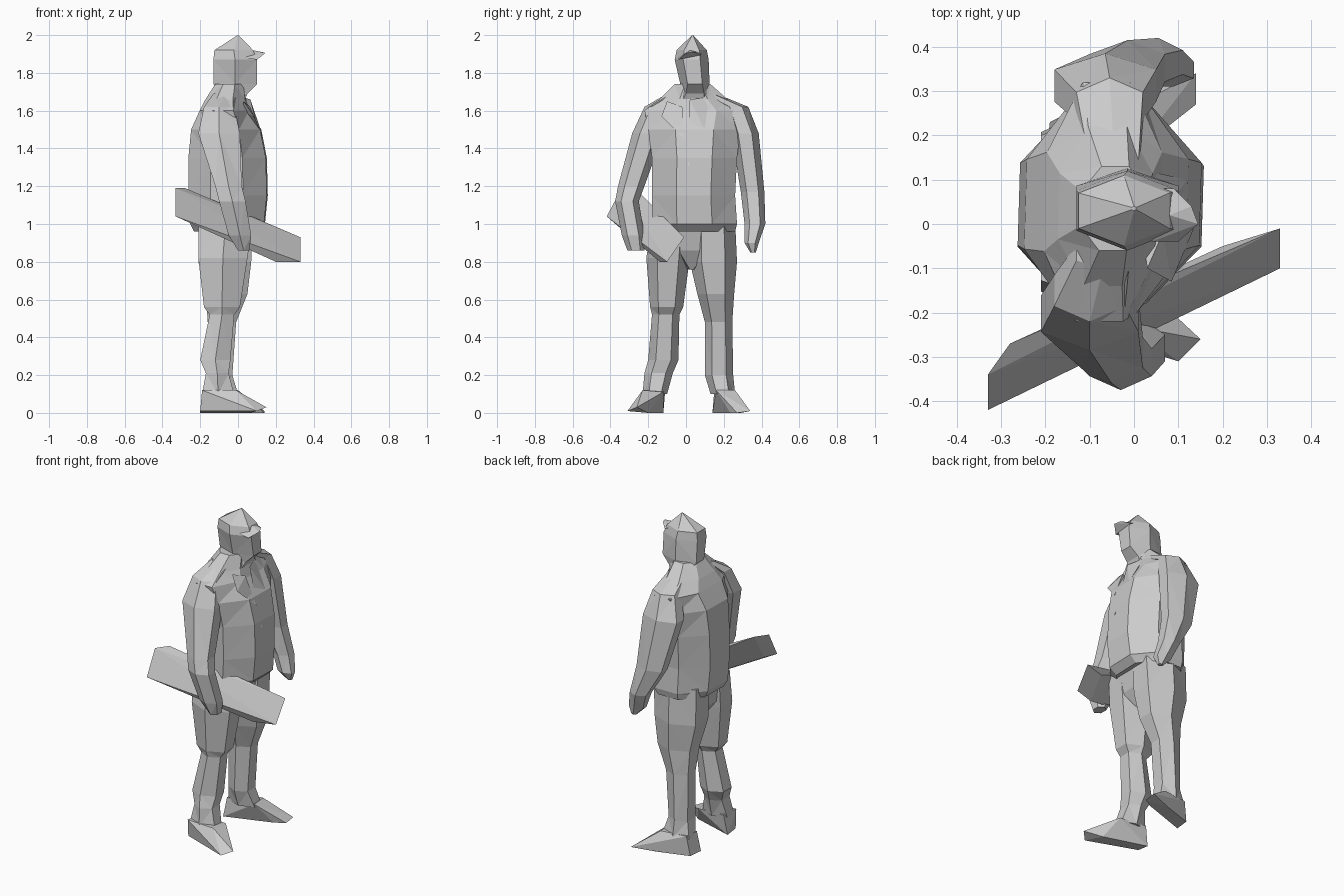
import bpy, bmesh
from math import cos, sin, pi


def finish(name, bm):
    bmesh.ops.recalc_face_normals(bm, faces=bm.faces[:])
    me = bpy.data.meshes.new(name)
    bm.to_mesh(me)
    bm.free()
    ob = bpy.data.objects.new(name, me)
    bpy.context.collection.objects.link(ob)
    return ob


def loft(name, rings, n=6, turn=0.5, skew=0.0):
    """Faceted skin through level rings (z, x0, x1, y0, y1)."""
    unit = [(cos(2 * pi * (i + turn) / n), sin(2 * pi * (i + turn) / n)) for i in range(n)]
    mx = max(u[0] for u in unit)
    my = max(u[1] for u in unit)
    bm = bmesh.new()
    loops = []
    for z, x0, x1, y0, y1 in rings:
        cx, cy, rx, ry = (x0 + x1) / 2, (y0 + y1) / 2, (x1 - x0) / 2, (y1 - y0) / 2
        loops.append([bm.verts.new((cx + rx * u / mx + skew * ry * v / my, cy + ry * v / my, z))
                      for u, v in unit])
    for a, b in zip(loops, loops[1:]):
        for i in range(n):
            j = (i + 1) % n
            bm.faces.new((a[i], a[j], b[j], b[i]))
    bm.faces.new(loops[0][::-1])
    bm.faces.new(loops[-1])
    bmesh.ops.triangulate(bm, faces=bm.faces[:])
    return finish(name, bm)


def hull(name, pts):
    """Faceted solid around a few corner points."""
    bm = bmesh.new()
    for p in pts:
        bm.verts.new(p)
    bmesh.ops.convex_hull(bm, input=bm.verts[:])
    return finish(name, bm)


# Jacket body, left shoulder slightly forward
loft("jacket", [(0.96, -0.23, 0.10, -0.16, 0.26), (1.00, -0.25, 0.14, -0.18, 0.27),
                (1.15, -0.26, 0.155, -0.18, 0.26), (1.35, -0.26, 0.15, -0.18, 0.27),
                (1.50, -0.245, 0.12, -0.20, 0.29), (1.60, -0.20, 0.06, -0.22, 0.32),
                (1.66, -0.17, 0.04, -0.14, 0.22), (1.74, -0.12, 0.03, -0.06, 0.13)],
     n=8, skew=0.03)

# Lapels beside the jacket opening
hull("right_lapel", [(0.03, -0.10, 1.65), (0.065, -0.02, 1.62), (0.135, -0.01, 1.45),
                     (0.085, -0.13, 1.57), (0.02, -0.03, 1.60)])
hull("left_lapel", [(0.03, 0.12, 1.67), (0.065, 0.02, 1.66), (0.155, 0.01, 1.30),
                    (0.12, 0.10, 1.50), (0.05, 0.08, 1.50)])

# Hooded head with a cap peak
loft("hooded_head", [(1.64, -0.12, 0.03, -0.08, 0.15), (1.69, -0.10, 0.05, -0.05, 0.145),
                     (1.74, -0.13, 0.10, -0.03, 0.125), (1.87, -0.13, 0.10, -0.06, 0.12),
                     (1.92, -0.125, 0.08, -0.05, 0.11), (1.998, -0.005, 0.005, 0.03, 0.04)])
hull("cap_peak", [(0.04, -0.04, 1.88), (0.04, 0.08, 1.91), (0.10, -0.04, 1.87),
                  (0.145, 0.00, 1.905), (0.13, 0.04, 1.91), (0.09, 0.08, 1.895), (0.08, 0.02, 1.92)])

# Arms with full sloping shoulders, ending in mitten-like hands
loft("left_arm", [(0.85, 0.09, 0.12, 0.34, 0.37), (0.90, 0.04, 0.135, 0.31, 0.385),
                  (1.00, 0.00, 0.11, 0.31, 0.42), (1.17, -0.10, 0.07, 0.29, 0.415),
                  (1.48, -0.18, 0.05, 0.24, 0.385), (1.62, -0.13, 0.02, 0.20, 0.33),
                  (1.69, -0.10, 0.01, 0.08, 0.16)])
loft("right_arm", [(0.86, 0.00, 0.06, -0.31, -0.22), (0.94, -0.05, 0.07, -0.34, -0.22),
                   (1.12, -0.10, 0.04, -0.375, -0.25), (1.20, -0.12, 0.02, -0.36, -0.22),
                   (1.48, -0.21, 0.01, -0.285, -0.12), (1.62, -0.18, -0.02, -0.22, -0.08),
                   (1.69, -0.13, -0.01, -0.10, -0.03)])

# Trousers: hips and legs
loft("hips", [(0.76, -0.12, -0.01, 0.01, 0.05), (0.86, -0.19, 0.05, -0.12, 0.20),
              (1.02, -0.21, 0.09, -0.16, 0.25)])
loft("left_leg", [(0.10, -0.18, 0.00, 0.13, 0.26), (0.20, -0.16, -0.03, 0.10, 0.25),
                  (0.48, -0.16, -0.01, 0.10, 0.245), (0.63, -0.17, 0.05, 0.06, 0.255),
                  (0.80, -0.21, 0.07, 0.02, 0.27), (1.02, -0.21, 0.08, 0.02, 0.26)])
loft("right_leg", [(0.10, -0.19, -0.02, -0.23, -0.10), (0.21, -0.17, -0.05, -0.22, -0.07),
                   (0.28, -0.20, -0.04, -0.20, -0.04), (0.52, -0.15, -0.02, -0.18, -0.035),
                   (0.56, -0.18, 0.01, -0.19, -0.015), (0.82, -0.21, 0.05, -0.21, 0.02),
                   (1.02, -0.21, 0.08, -0.18, 0.03)])

# Shoes
hull("left_shoe", [(-0.20, 0.14, 0.0), (-0.19, 0.23, 0.0), (-0.18, 0.15, 0.12), (-0.17, 0.24, 0.12),
                   (0.00, 0.16, 0.12), (-0.01, 0.26, 0.12), (0.08, 0.235, 0.0), (0.14, 0.27, 0.0),
                   (0.14, 0.34, 0.01), (0.00, 0.29, 0.0)])
hull("right_shoe", [(-0.20, -0.20, 0.01), (-0.20, -0.12, 0.0), (-0.19, -0.22, 0.12), (-0.18, -0.11, 0.12),
                    (0.00, -0.12, 0.11), (-0.01, -0.23, 0.12), (0.10, -0.31, 0.01), (0.15, -0.26, 0.03),
                    (0.06, -0.20, 0.0), (-0.06, -0.24, 0.01)])

# Slanted box carried in the right hand
hull("carried_box", [(0.33, -0.01, 0.93), (0.33, -0.10, 0.80), (0.20, -0.05, 0.93), (0.20, -0.14, 0.80),
                     (-0.33, -0.34, 1.19), (-0.33, -0.42, 1.04), (-0.28, -0.27, 1.19), (-0.28, -0.36, 1.03)])
